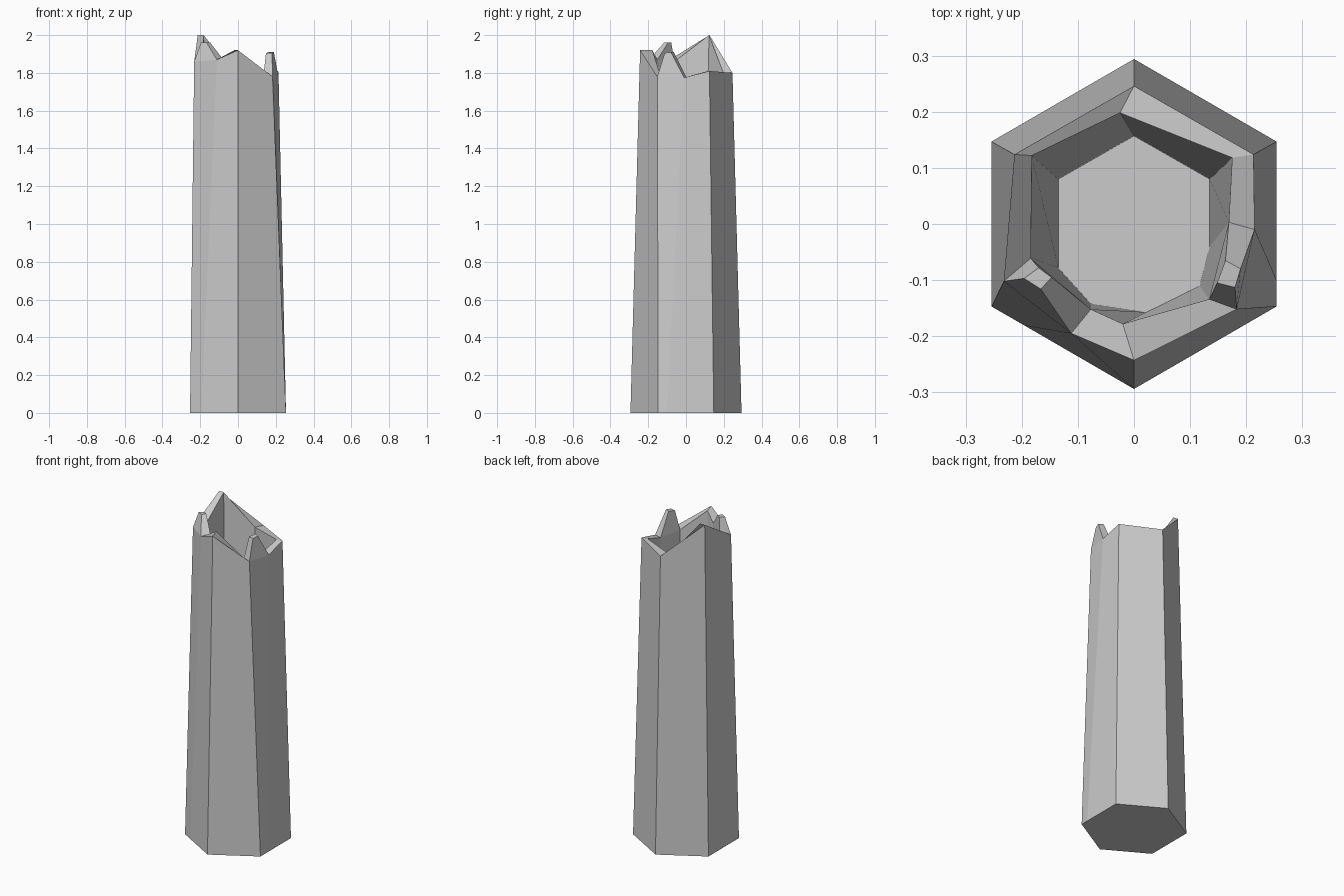
import bpy, bmesh

FLOOR_Z = 0.15

# Broken rim stations, going round from the back: outer point, inner point, height
rim = [
    ((0.0, 0.246), (-0.025, 0.198), 1.80),
    ((-0.213, 0.124), (-0.182, 0.122), 2.00),
    ((-0.232, -0.102), (-0.184, -0.061), 1.86),
    ((-0.196, -0.097), (-0.170, -0.078), 1.96),   # left shard
    ((-0.166, -0.116), (-0.147, -0.095), 1.96),
    ((-0.112, -0.195), (-0.077, -0.152), 1.87),
    ((0.0, -0.243), (-0.02, -0.178), 1.92),
    ((0.183, -0.152), (0.134, -0.134), 1.78),
    ((0.180, -0.113), (0.148, -0.105), 1.905),    # right shard
    ((0.190, -0.080), (0.163, -0.065), 1.91),
    ((0.215, -0.010), (0.169, 0.003), 1.775),
    ((0.213, 0.124), (0.175, 0.118), 1.81),
]
# Stations that carry the walls (shards are skipped), with foot and floor points
main = [0, 1, 2, 5, 6, 7, 10, 11]
foot = [(0, 0.294), (-0.254, 0.147), (-0.254, -0.147), (-0.195, -0.181),
        (0, -0.294), (0.254, -0.147), (0.254, -0.10), (0.254, 0.147)]
floor = [(0, 0.157), (-0.135, 0.08), (-0.135, -0.078), (-0.077, -0.142),
         (0.02, -0.157), (0.117, -0.11), (0.135, -0.04), (0.135, 0.08)]

bm = bmesh.new()
outer = [bm.verts.new((*o, z)) for o, _, z in rim]
inner = [bm.verts.new((*i, z)) for _, i, z in rim]
feet = [bm.verts.new((*p, 0)) for p in foot]
bed = [bm.verts.new((*p, FLOOR_Z)) for p in floor]


def walls(top, bottom):
    """Side wall between a rim loop and a lower loop."""
    n = len(main)
    for k in range(n):
        m = (k + 1) % n
        bm.faces.new((top[main[k]], top[main[m]], bottom[m], bottom[k]))
    for s in (2, 7):                     # faces of the standing shards
        bm.faces.new([top[s + d] for d in range(4)])


walls(outer, feet)
walls(inner, bed)
for k in range(len(rim)):                # broken rim surface
    m = (k + 1) % len(rim)
    bm.faces.new((outer[k], outer[m], inner[m], inner[k]))
bm.faces.new(feet)
bm.faces.new(bed)
bmesh.ops.recalc_face_normals(bm, faces=bm.faces)

mesh = bpy.data.meshes.new("broken_column")
bm.to_mesh(mesh)
bm.free()
bpy.context.collection.objects.link(bpy.data.objects.new("broken_column", mesh))
